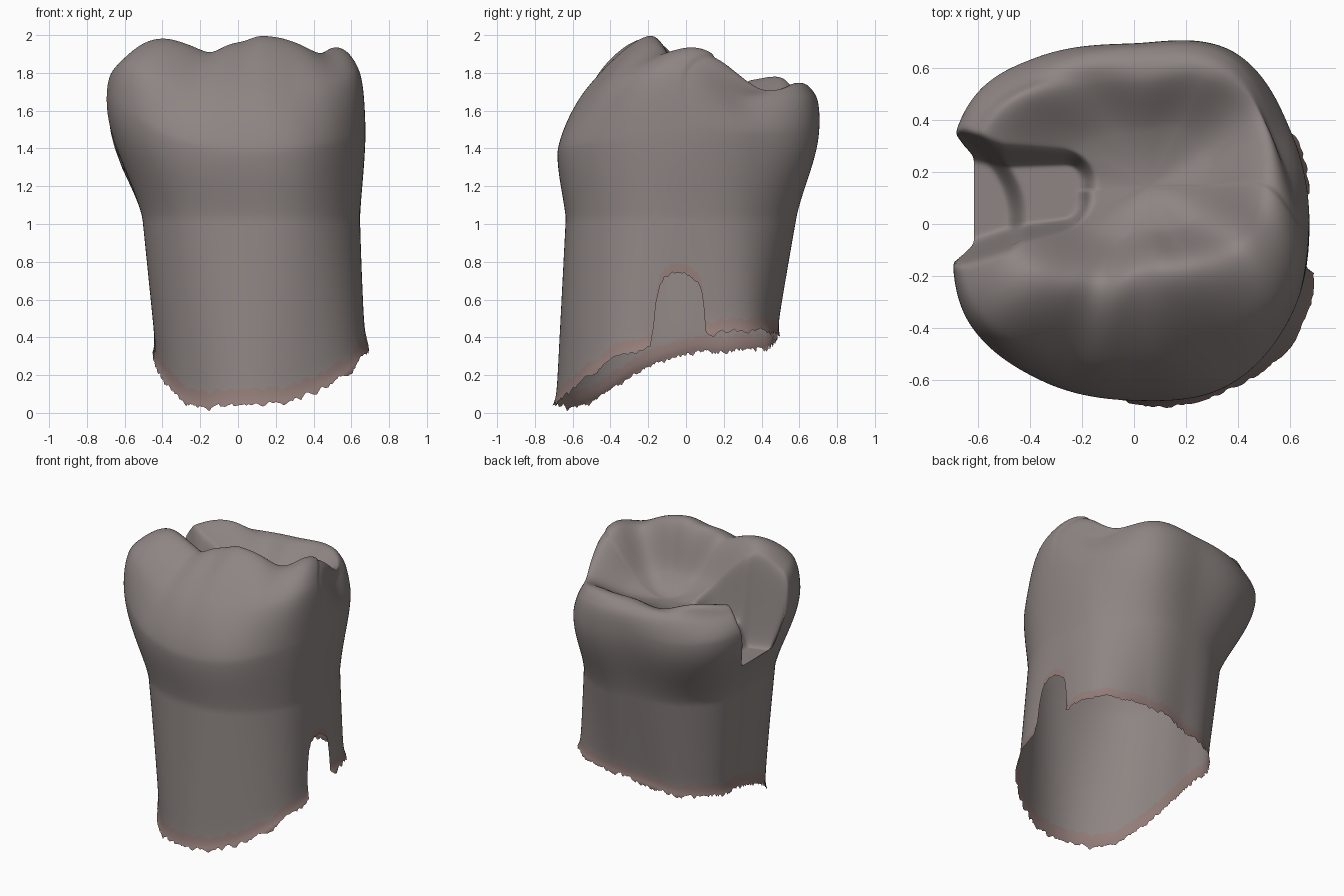
import bpy, math, random

if "Cube" in bpy.data.objects:
    bpy.data.objects.remove(bpy.data.objects["Cube"])

random.seed(4)
COLS, WALL_ROWS, SEG_ROWS = 400, 60, 24

# Ring controls, one value every 30 degrees counter-clockwise from +x
BASE_R = [.66, .69, .53, .435, .46, .47, .43, .48, .57, .665, .71, .74]
EDGE_Z = [.40, .43, .42, .38, .34, .32, .31, .22, .06, .03, .09, .28]
NECK_R = [.645, .66, .64, .57, .56, .55, .50, .56, .61, .63, .68, .68]
BULGE_R = [.675, .70, .765, .695, .735, .765, .70, .74, .70, .68, .72, .70]
BULGE_Z = [1.5, 1.48, 1.5, 1.55, 1.53, 1.58, 1.65, 1.63, 1.45, 1.38, 1.4, 1.45]
SHOULDER_R = [.635, .63, .735, .67, .69, .72, .67, .675, .57, .52, .56, .635]
SHOULDER_Z = [1.80, 1.66, 1.68, 1.69, 1.69, 1.71, 1.77, 1.855, 1.75, 1.72, 1.73, 1.77]
CREST_R = [.48, .51, .49, .41, .46, .57, .53, .55, .44, .34, .37, .46]
CREST_Z = [1.88, 1.71, 1.745, 1.73, 1.71, 1.76, 1.73, 1.93, 1.94, 1.965, 1.985, 1.91]
# Cusp tips and grooves along the crest: angle, half width, height
CUSPS = [(140, 13, .025), (219, 13, .03), (246, 9, -.035), (283, 11, .015),
         (326, 9, -.015), (349, 14, .03)]
NECK_Z, BASE_Z = 1.03, .3
PIT = (.06, .15, 1.56)


def catmull(a, b, c, d, t):
    return b + .5 * t * (c - a + t * (2*a - 5*b + 4*c - d + t * (3*(b - c) + d - a)))


def around(values, angle):
    u = angle / (2 * math.pi) * len(values)
    i, n = int(u), len(values)
    return catmull(*(values[(i + k) % n] for k in (-1, 0, 1, 2)), u - i)


def lerp_path(points, x):
    for (x0, y0), (x1, y1) in zip(points, points[1:]):
        if x <= x1:
            return y0 + (y1 - y0) * (x - x0) / (x1 - x0)
    return points[-1][1]


def slot_cut(x, y, z):
    """Lower the crown into the stepped filling slot on the left side."""
    if x > 0 or z < 1.25:
        return x, z
    low = lerp_path([(-.75, -.14), (-.45, -.03), (-.17, .01)], x) - y
    high = y - lerp_path([(-.75, .30), (-.5, .24), (-.17, .25)], x)
    rad = .09
    a, b = max(low, high) + rad, x + .18 + rad
    dist = math.hypot(max(a, 0), max(b, 0)) - rad + min(max(a, b), 0)
    step_x = -.45 - 1.8 * max(0, y - .03) ** 2
    s = min(max((x - step_x + .03) / .06, 0), 1)
    floor = 1.30 + .17 * s * s * (3 - 2 * s)
    d = max(0, dist + .02)
    limit = floor + (4.5 if high > low else 11) * d * d / (d + .02)
    if z > limit:
        # keep lowered points on the side wall
        x = max(x, lerp_path([(1.2, -.585), (1.3, -.615), (1.4, -.65), (1.68, -.71)], limit))
    k = .05
    h = max(k - abs(z - limit), 0) / k
    return x, min(z, limit) - (h * h * k / 4 if z > 1.35 else 0)


def column(angle, jag):
    """One strip running from the torn edge, up the wall and into the central pit."""
    c, s = math.cos(angle), math.sin(angle)
    base, neck = around(BASE_R, angle), around(NECK_R, angle)
    br, bz = around(BULGE_R, angle), around(BULGE_Z, angle)
    br += .025 * math.exp(-((math.degrees(angle) - 137) / 15) ** 2)

    def wall_r(z):
        if z < NECK_Z:
            return base + (neck - base) * (z - BASE_Z) / (NECK_Z - BASE_Z)
        t = (z - NECK_Z) / (bz - NECK_Z)
        f = .5 * math.sin(t * math.pi / 2) + .5 * t * t * (3 - 2 * t)
        return neck + (br - neck) * f

    # torn lower edge, with the tall notch on the right side
    rim = around(EDGE_Z, angle)
    u = (base * s + .035) / .14
    notched = c > 0 and abs(u) < 1
    if notched:
        rim = .38 + .36 * (1 - u ** 4) ** .5
    edge = max(0, rim + jag)
    flare = 0 if notched else .02
    pts = []
    for k in range(WALL_ROWS):
        z = edge + (bz - edge) * (k / WALL_ROWS) ** 1.2
        r = wall_r(z) + flare * math.exp(-max(0, z - rim) / .035)
        pts.append((r * c, r * s, z))

    # cusps and chewing surface
    sr, sz = around(SHOULDER_R, angle), around(SHOULDER_Z, angle)
    cr, cz = around(CREST_R, angle), around(CREST_Z, angle)
    crest = (.03 + cr * c, .15 + cr * s, cz)
    fossa = tuple(p + (q - p) * w for p, q, w in zip(PIT, crest, (.5, .5, .27)))
    for deg, width, height in CUSPS:
        g = height * math.exp(-((math.degrees(angle) - deg) / width) ** 2)
        cz, sz, sr = cz + g, sz + .3 * g, sr + .3 * g
    crest = (crest[0], crest[1], cz)
    mirror = (2 * PIT[0] - fossa[0], 2 * PIT[1] - fossa[1], fossa[2])
    wr = (wall_r(bz - .2) + sr) / 2
    knots = [(wr * c, wr * s, bz - .2), (br * c, br * s, bz), (sr * c, sr * s, sz),
             crest, fossa, PIT, mirror]
    for i in range(4):
        for k in range(SEG_ROWS):
            pts.append(tuple(catmull(*v, k / SEG_ROWS) for v in zip(*knots[i:i + 4])))
    out = []
    for x, y, z in pts:
        x, z = slot_cut(x, y, z)
        out.append((x, y, z))
    return out


# Shell surface
verts, jag = [], 0
for i in range(COLS):
    jag = .7 * jag + random.uniform(-.011, .011)
    verts += column(2 * math.pi * i / COLS, jag)
rows = WALL_ROWS + 4 * SEG_ROWS
faces = []
for i in range(COLS):
    a, b = i * rows, (i + 1) % COLS * rows
    faces += [(a + k, b + k, b + k + 1, a + k + 1) for k in range(rows - 1)]
    faces.append((a + rows - 1, b + rows - 1, COLS * rows))
verts.append(PIT)

mesh = bpy.data.meshes.new("tooth_shell")
mesh.from_pydata(verts, [], faces)
tooth = bpy.data.objects.new("tooth_shell", mesh)
bpy.context.collection.objects.link(tooth)

# Soften the slot walls and the groove bottoms
crown = tooth.vertex_groups.new(name="crown")
crown.add([i for i, v in enumerate(verts) if v[2] > 1.1], 1, 'REPLACE')
soften = tooth.modifiers.new("soften", 'SMOOTH')
soften.vertex_group, soften.factor, soften.iterations = "crown", .5, 8

# Enamel colour and the pinkish torn margin
for name, color in (("enamel", (.27, .235, .225, 1)), ("margin", (.29, .205, .19, 1))):
    mat = bpy.data.materials.new(name)
    mat.diffuse_color = color
    mat.use_nodes = True
    mat.node_tree.nodes["Principled BSDF"].inputs["Base Color"].default_value = mat.diffuse_color
    mesh.materials.append(mat)
for f in mesh.polygons:
    f.material_index = int(f.index % rows < 6)
    f.use_smooth = True
